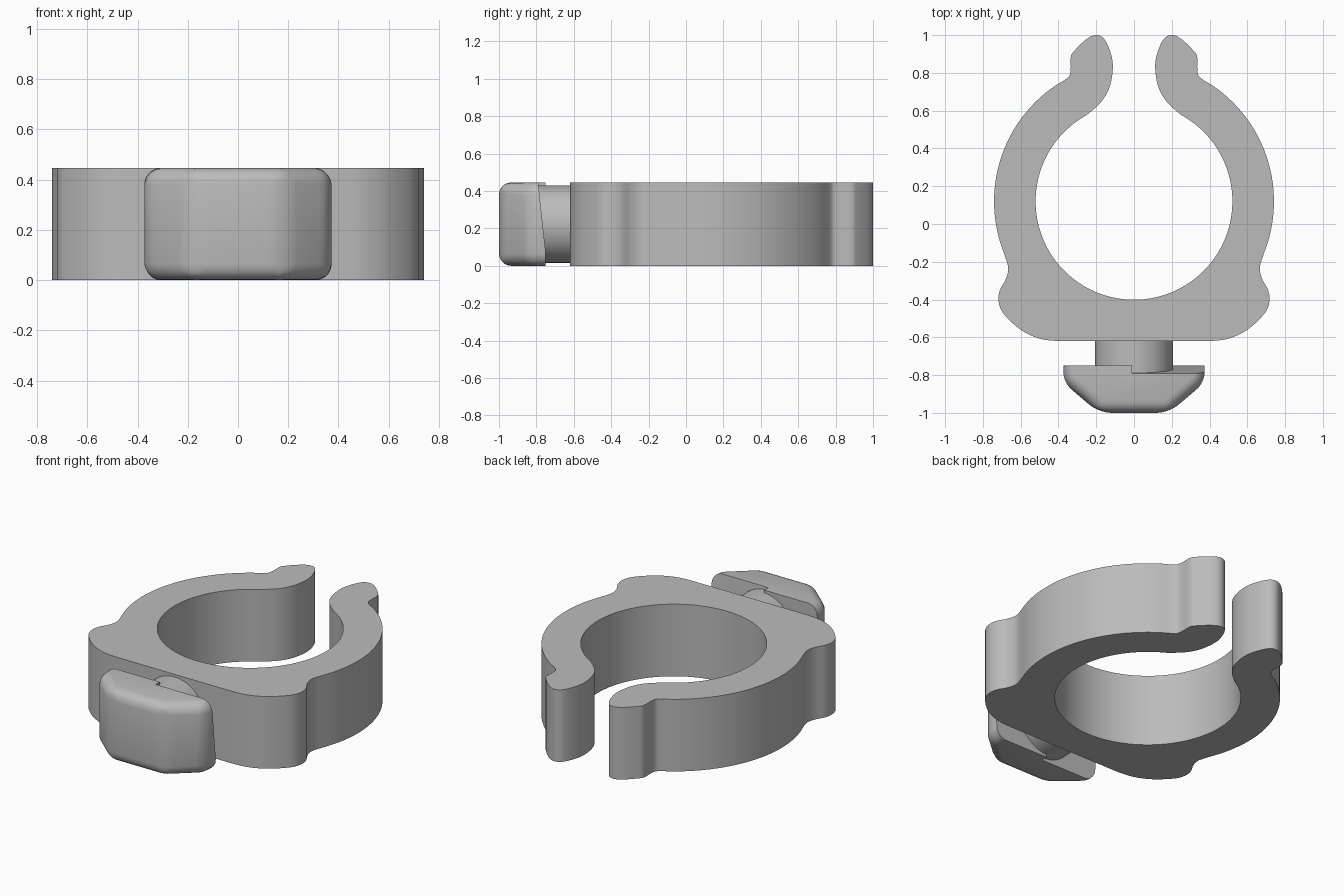
import bpy, bmesh
from math import radians, cos, sin, pi
from mathutils import Vector, Matrix

cube = bpy.data.objects.get("Cube")
if cube:
    bpy.data.objects.remove(cube, do_unlink=True)

HEIGHT = 0.446
CENTRE_Y = 0.12

grey = bpy.data.materials.new("plain grey")
grey.use_nodes = True
COLOUR = (0.5, 0.5, 0.5, 1)
grey.diffuse_color = COLOUR
grey.node_tree.nodes["Principled BSDF"].inputs["Base Color"].default_value = COLOUR


def add_object(name, bm):
    bmesh.ops.recalc_face_normals(bm, faces=bm.faces)
    mesh = bpy.data.meshes.new(name)
    bm.to_mesh(mesh)
    bm.free()
    mesh.materials.append(grey)
    obj = bpy.data.objects.new(name, mesh)
    bpy.context.collection.objects.link(obj)
    return obj


def activate(obj):
    bpy.ops.object.select_all(action="DESELECT")
    obj.select_set(True)
    bpy.context.view_layer.objects.active = obj


def smooth(obj, angle=30):
    activate(obj)
    bpy.ops.object.shade_smooth_by_angle(angle=radians(angle))


def prism(points, direction):
    """Extrude a closed outline of 3D points."""
    bm = bmesh.new()
    face = bm.faces.new([bm.verts.new(p) for p in points])
    new = bmesh.ops.extrude_face_region(bm, geom=[face])["geom"]
    verts = [v for v in new if isinstance(v, bmesh.types.BMVert)]
    bmesh.ops.translate(bm, verts=verts, vec=direction)
    return bm


def arc(radius, start, end, steps):
    angles = [radians(start + (end - start) * i / steps) for i in range(steps + 1)]
    return [(radius * cos(a), CENTRE_Y + radius * sin(a)) for a in angles]


def spline(points, steps=5):
    """Smooth curve through the points, ends included."""
    pts = [Vector(p) for p in points]
    pts = [pts[0]] + pts + [pts[-1]]
    out = []
    for a, b, c, d in zip(pts, pts[1:], pts[2:], pts[3:]):
        for i in range(steps):
            t = i / steps
            out.append(tuple(0.5 * (2 * b + (c - a) * t + (2 * a - 5 * b + 4 * c - d) * t ** 2
                                    + (3 * b - a - 3 * c + d) * t ** 3)))
    return out + [tuple(pts[-1])]


# Open ring clip: right half of the outline, then mirrored
shoulder = spline([(0.4, -0.62), (0.5, -0.607), (0.6, -0.56), (0.69, -0.475), (0.717, -0.41),
                   (0.71, -0.35), (0.678, -0.29), (0.666, -0.23), (0.69, -0.15)])
tip = spline([(0.37, 0.76), (0.342, 0.785), (0.335, 0.825), (0.335, 0.88), (0.32, 0.912),
              (0.255, 0.976), (0.205, 1.0), (0.16, 0.982), (0.125, 0.91), (0.112, 0.83),
              (0.129, 0.725), (0.175, 0.645), (0.25, 0.577)])
half = shoulder + arc(0.741, -21, 59, 28)[1:-1] + tip + arc(0.521, 61, -90, 44)[1:]
outline = half + [(-x, y) for x, y in reversed(half[:-1])]
ring = add_object("ring_clip", prism([(x, y, 0) for x, y in outline], (0, 0, HEIGHT)))
smooth(ring)

# Round stem joining the ring to the locking nut
bm = bmesh.new()
bmesh.ops.create_cone(bm, cap_ends=True, segments=64, radius1=0.207, radius2=0.207, depth=0.26,
                      matrix=Matrix.Translation((0, -0.73, HEIGHT / 2)) @ Matrix.Rotation(pi / 2, 4, "X"))
smooth(add_object("stem", bm))

# Locking nut: chamfered block, rounded everywhere but its back face
BACK = -0.75
side = [(0.373, BACK), (0.373, -0.84), (0.185, -1.0)]
block = side + [(-x, y) for x, y in reversed(side)]
bm = prism([(x, y, 0) for x, y in block], (0, 0, HEIGHT))
edges = [e for e in bm.edges if not all(abs(v.co.y - BACK) < 0.001 for v in e.verts)]
back_corners = [e for e in bm.edges if e not in edges]
bmesh.ops.bevel(bm, geom=edges, offset=0.065, offset_type="OFFSET", segments=5,
                profile=0.5, affect="EDGES", clamp_overlap=True)
nut = add_object("locking_nut", bm)

# Sloped ramps on the back, one turned half round from the other
for turn in (0, 1):
    wedge = [(-0.01, BACK, 0.07), (-0.01, -0.792, 0.46), (-0.01, -0.7, 0.46), (-0.01, -0.7, 0.07)]
    bm = prism(wedge, (0.5, 0, 0))
    if turn:
        centre = Vector((0, 0, HEIGHT / 2))
        bmesh.ops.rotate(bm, verts=bm.verts, cent=centre, matrix=Matrix.Rotation(pi, 3, "Y"))
    cutter = add_object("ramp_cutter", bm)
    cutter.hide_render = True
    cut = nut.modifiers.new("ramp", "BOOLEAN")
    cut.operation = "DIFFERENCE"
    cut.solver = "EXACT"
    cut.object = cutter
    activate(nut)
    bpy.ops.object.modifier_apply(modifier=cut.name)
    bpy.data.objects.remove(cutter, do_unlink=True)
smooth(nut)
